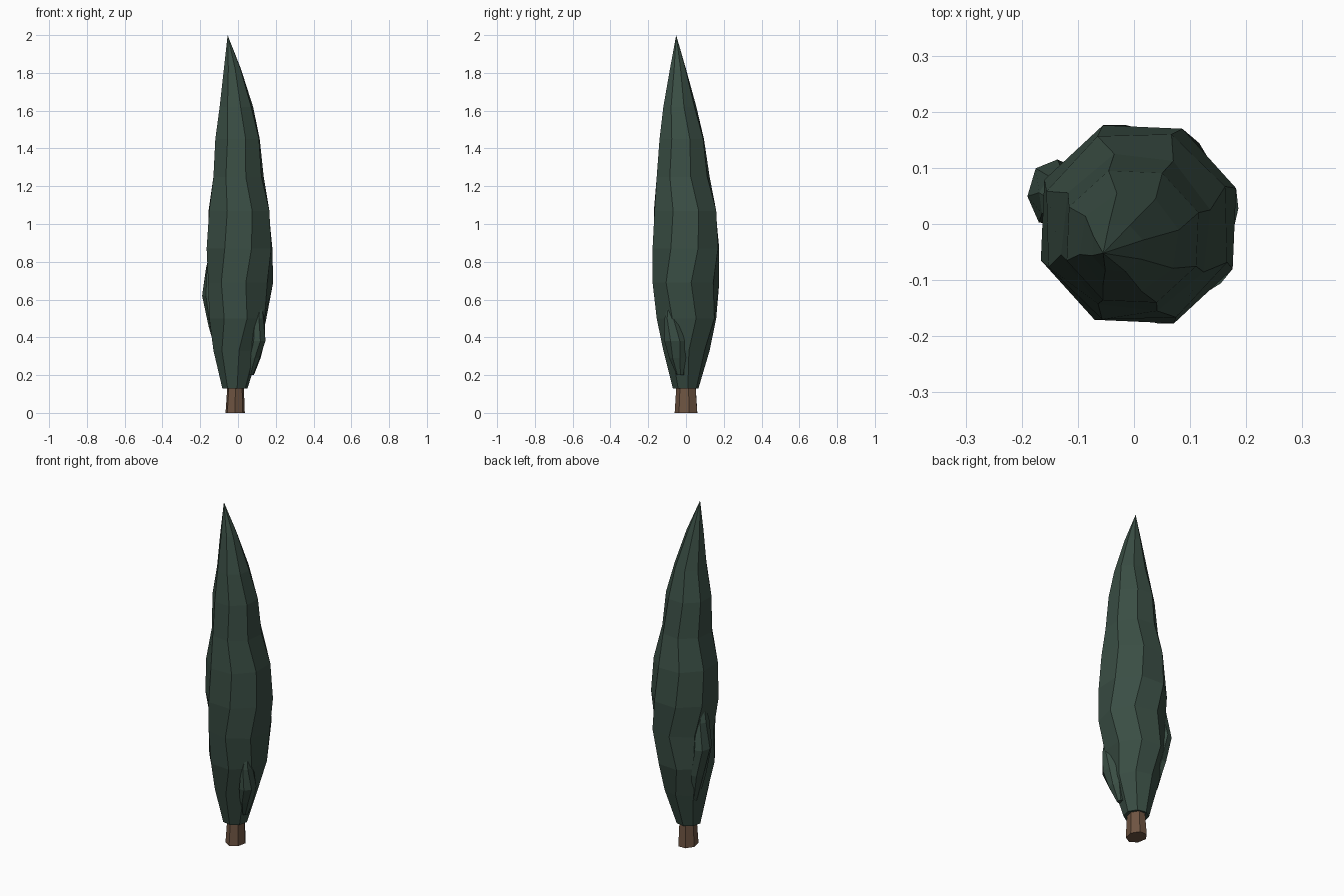
import bpy, bmesh, math
from mathutils import Vector

if "Cube" in bpy.data.objects:
    bpy.data.objects.remove(bpy.data.objects["Cube"])


def material(name, rgb):
    m = bpy.data.materials.new(name)
    m.diffuse_color = (*rgb, 1)
    m.use_nodes = True
    m.node_tree.nodes["Principled BSDF"].inputs["Base Color"].default_value = m.diffuse_color
    return m


GREEN = material("dark green foliage", (0.042, 0.076, 0.058))
BROWN = material("brown bark", (0.156, 0.089, 0.054))


def loft(name, rings, sides, mat, tip=None, foot=None):
    """Rings: (z, xmin, xmax, ymin, ymax, phase in degrees), fitted to their extents."""
    bm = bmesh.new()
    loops = []
    for z, x0, x1, y0, y1, phase in rings:
        a = [math.radians(phase + 360 * k / sides) for k in range(sides)]
        c, s = [math.cos(t) for t in a], [math.sin(t) for t in a]
        fit = lambda v, vs, lo, hi: lo + (v - min(vs)) / (max(vs) - min(vs)) * (hi - lo)
        loops.append([bm.verts.new((fit(p, c, x0, x1), fit(q, s, y0, y1), z))
                      for p, q in zip(c, s)])
    for lo, hi in zip(loops, loops[1:]):
        for k in range(sides):
            j = (k + 1) % sides
            bm.faces.new((lo[k], lo[j], hi[j], hi[k]))
    for loop, point in ((loops[0], foot), (loops[-1], tip)):
        if point is None:
            bm.faces.new(loop)
        else:
            v = bm.verts.new(point)
            for k in range(sides):
                bm.faces.new((loop[k], loop[(k + 1) % sides], v))
    bmesh.ops.recalc_face_normals(bm, faces=bm.faces)
    me = bpy.data.meshes.new(name)
    bm.to_mesh(me)
    bm.free()
    me.materials.append(mat)
    ob = bpy.data.objects.new(name, me)
    bpy.context.collection.objects.link(ob)
    return ob


def tuft(name, bottom, middle, top, rx, ry):
    """Small spindle of foliage pushed out of the main crown."""
    b, m, t = Vector(bottom), Vector(middle), Vector(top)
    rings = []
    for c, f, ph in ((b, 0.35, 0), (b.lerp(m, 0.5), 0.8, 15), (m, 1, 30), (m.lerp(t, 0.5), 0.7, 10)):
        rings.append((c.z, c.x - rx * f, c.x + rx * f, c.y - ry * f, c.y + ry * f, ph))
    return loft(name, rings, 7, GREEN, tip=t)


# Trunk
loft("trunk", [(0, -0.066, 0.036, -0.06, 0.06, 12),
               (0.16, -0.055, 0.03, -0.05, 0.05, 12)], 7, BROWN)

# Main crown with the tip leaning to the front left
loft("crown", [
    (0.13, -0.083, 0.05, -0.07, 0.066, 10),
    (0.33, -0.130, 0.115, -0.12, 0.125, 6),
    (0.50, -0.152, 0.150, -0.155, 0.16, 18),
    (0.69, -0.158, 0.186, -0.177, 0.176, 9),
    (0.87, -0.166, 0.182, -0.177, 0.176, 20),
    (1.07, -0.156, 0.166, -0.17, 0.16, 24),
    (1.25, -0.130, 0.136, -0.155, 0.125, 16),
    (1.45, -0.120, 0.115, -0.14, 0.095, 20),
    (1.62, -0.097, 0.080, -0.12, 0.055, 14),
    (1.82, -0.075, 0.016, -0.085, 0.0, 18),
], 8, GREEN, tip=(-0.055, -0.052, 2.0))

# Side tufts
tuft("left_tuft", (-0.095, 0.05, 0.3), (-0.145, 0.055, 0.62), (-0.13, 0.03, 0.92), 0.045, 0.06)
tuft("right_tuft", (0.07, -0.03, 0.2), (0.105, -0.06, 0.38), (0.12, -0.09, 0.62), 0.04, 0.055)
tuft("upper_right_tuft", (0.13, -0.005, 1.08), (0.105, -0.01, 1.25), (0.1, -0.02, 1.46), 0.025, 0.03)
